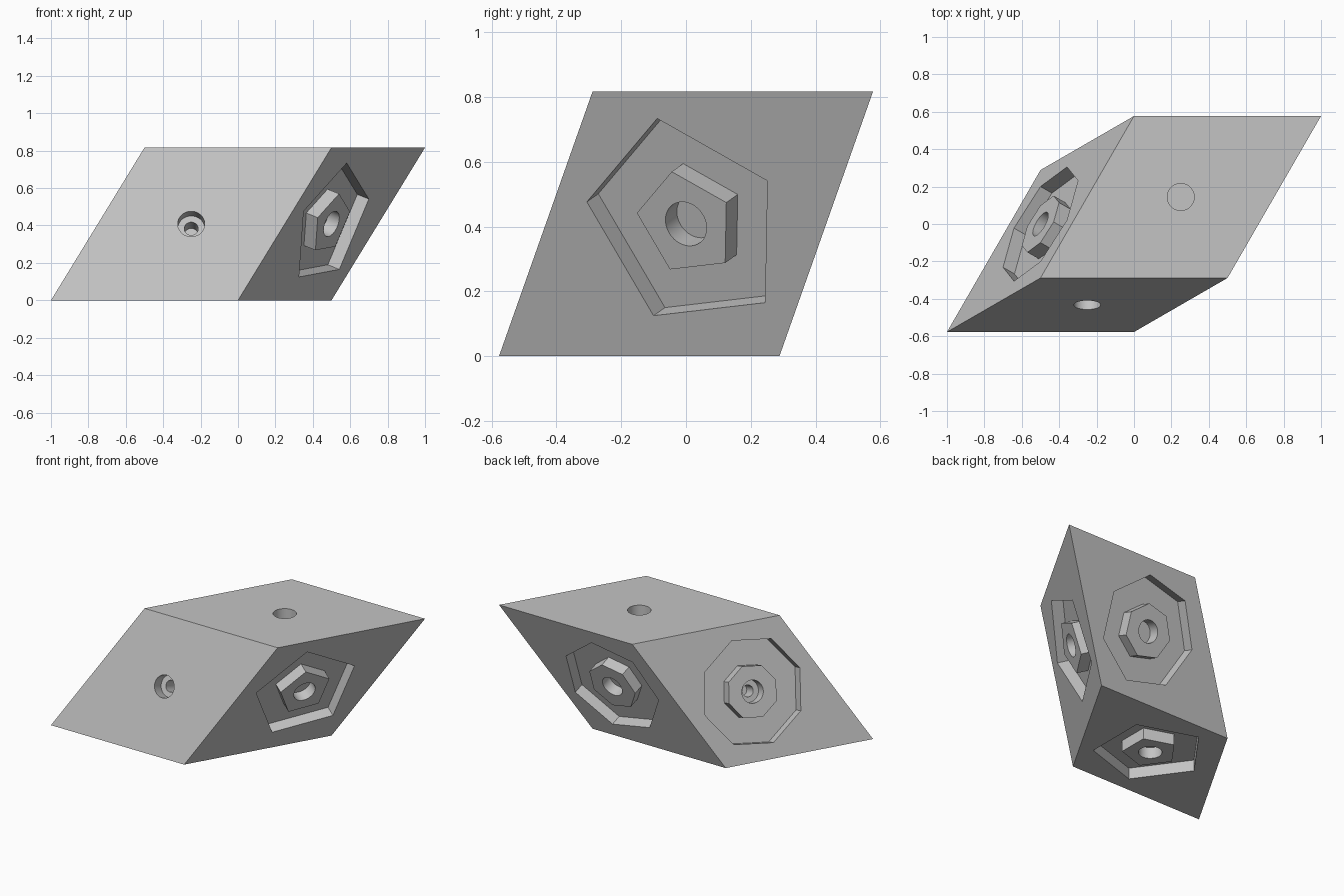
import bpy, bmesh
from math import cos, sin, tau
from mathutils import Vector

if "Cube" in bpy.data.objects:
    bpy.data.objects.remove(bpy.data.objects["Cube"], do_unlink=True)

# Three unit edges of the slanted block, 60 degrees apart
A = Vector((1, 0, 0))
B = Vector((0.5, 0.2887, 0.8165))
C = Vector((0.5, 0.866, 0))
CORNER = Vector((-1, -0.5774, 0))
MIDDLE = CORNER + (A + B + C) / 2
RING_RADIUS, BOSS_RADIUS = 0.347, 0.172
BORE_RADIUS, PILOT_RADIUS = 0.072, 0.037
DEPTH, PILOT_DEPTH = 0.075, 0.175

grey = bpy.data.materials.new("light_grey")
grey.use_nodes = True
grey.diffuse_color = (0.55, 0.55, 0.55, 1)
grey.node_tree.nodes["Principled BSDF"].inputs["Base Color"].default_value = grey.diffuse_color


def make_object(name, bm):
    bmesh.ops.recalc_face_normals(bm, faces=bm.faces)
    mesh = bpy.data.meshes.new(name)
    bm.to_mesh(mesh)
    bm.free()
    mesh.materials.append(grey)
    obj = bpy.data.objects.new(name, mesh)
    bpy.context.collection.objects.link(obj)
    return obj


def prism(name, centre, normal, start, sides, radius, bottom, top):
    """Regular prism on a face, with its first corner along start."""
    across = normal.cross(start)
    bm = bmesh.new()
    ring = [bm.verts.new(centre + normal * bottom
                         + radius * (start * cos(tau * i / sides) + across * sin(tau * i / sides)))
            for i in range(sides)]
    base = bm.faces.new(ring)
    grown = bmesh.ops.extrude_face_region(bm, geom=[base], use_keep_orig=True)
    moved = [g for g in grown["geom"] if isinstance(g, bmesh.types.BMVert)]
    bmesh.ops.translate(bm, verts=moved, vec=normal * (top - bottom))
    return make_object(name, bm)


def combine(body, tool, operation):
    tool.hide_render = True
    mod = body.modifiers.new(tool.name, "BOOLEAN")
    mod.operation, mod.object, mod.solver = operation, tool, "EXACT"
    bpy.context.view_layer.objects.active = body
    bpy.ops.object.modifier_apply(modifier=mod.name)
    bpy.data.objects.remove(tool, do_unlink=True)


# Slanted block
bm = bmesh.new()
bmesh.ops.create_cube(bm, size=1)
for v in bm.verts:
    v.co = MIDDLE + A * v.co.x + B * v.co.y + C * v.co.z
body = make_object("slanted_block", bm)

# Each face: offset to its centre, in-plane edges, first corner, ring sides, pilot hole
faces = [
    (-C, A, B, A, 0, True),       # front
    (B, A, C, A, 0, False),       # top
    (A, B, C, -B, 5, False),      # right-hand end
    (-B, A, C, -A, 5, False),     # underside
    (C, A, B, -A, 7, False),      # back
    (-A, B, C, B + C, 8, True),   # left-hand end
]
for offset, u, w, start, sides, pilot in faces:
    normal = u.cross(w).normalized()
    if normal.dot(offset) < 0:
        normal = -normal
    spot = (MIDDLE + offset / 2, normal, start.normalized())
    # Sunken polygon with a flush polygon boss
    if sides:
        combine(body, prism("recess", *spot, sides, RING_RADIUS, -DEPTH, 0.1), "DIFFERENCE")
        combine(body, prism("boss", *spot, sides, BOSS_RADIUS, -DEPTH - 0.03, 0), "UNION")
    # Round bore and narrower pilot hole
    combine(body, prism("bore", *spot, 48, BORE_RADIUS, -DEPTH, 0.1), "DIFFERENCE")
    if pilot:
        combine(body, prism("pilot", *spot, 32, PILOT_RADIUS, -PILOT_DEPTH, 0.1), "DIFFERENCE")

bpy.ops.object.select_all(action="DESELECT")
body.select_set(True)
bpy.context.view_layer.objects.active = body
bpy.ops.object.shade_smooth_by_angle(angle=0.5)
